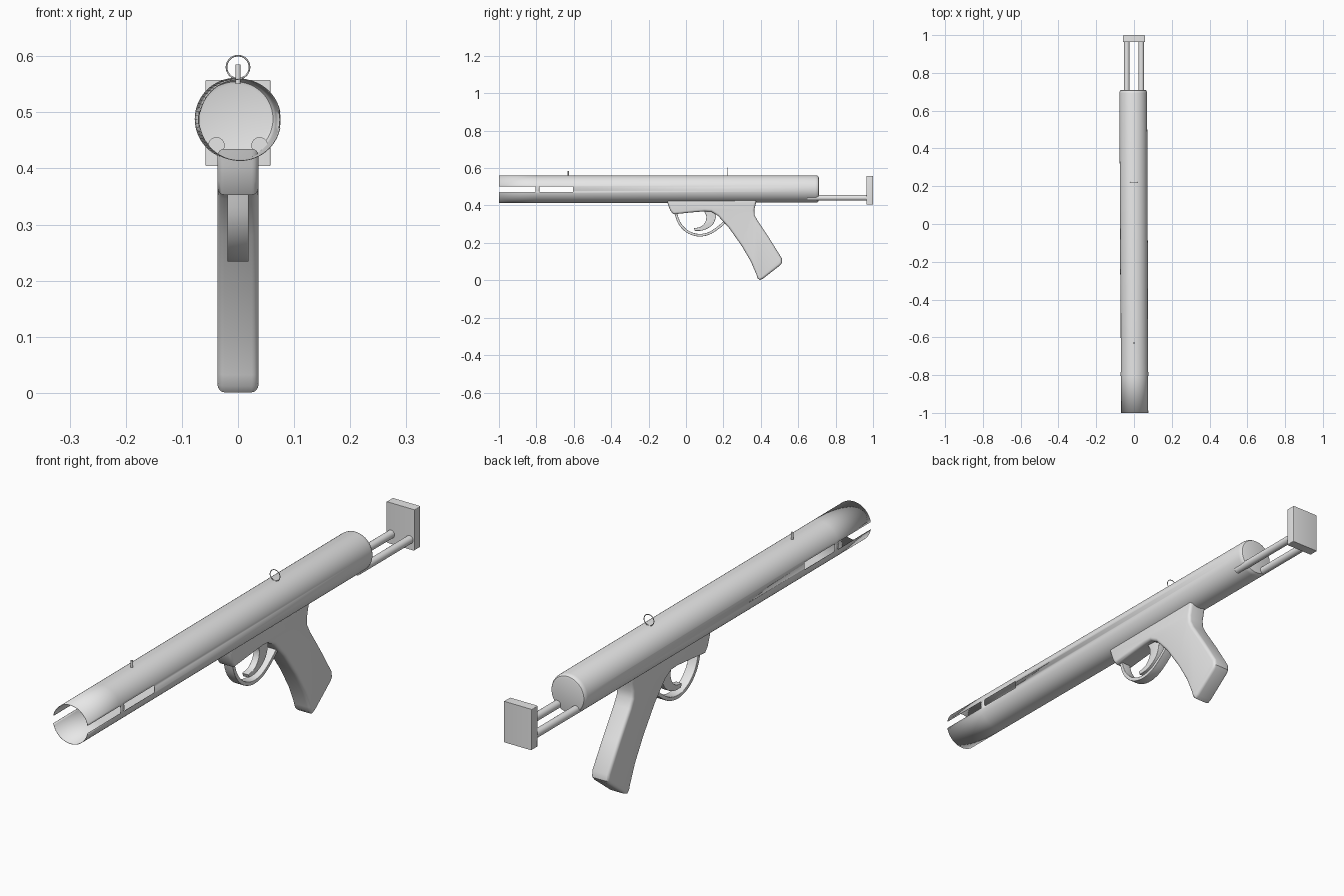
import bpy, bmesh, math
from mathutils import Vector, Matrix

if "Cube" in bpy.data.objects:
    bpy.data.objects.remove(bpy.data.objects["Cube"])

grey = bpy.data.materials.new("plain grey")
grey.diffuse_color = (0.8, 0.8, 0.8, 1)
grey.use_nodes = True
grey.node_tree.nodes["Principled BSDF"].inputs["Base Color"].default_value = grey.diffuse_color


def finish(bm, name, angle=35):
    me = bpy.data.meshes.new(name)
    bm.to_mesh(me)
    bm.free()
    me.materials.append(grey)
    ob = bpy.data.objects.new(name, me)
    bpy.context.collection.objects.link(ob)
    bpy.ops.object.select_all(action='DESELECT')
    ob.select_set(True)
    bpy.context.view_layer.objects.active = ob
    bpy.ops.object.shade_smooth_by_angle(angle=math.radians(angle))
    return ob


def smooth_path(pts, n=5):
    """Catmull-Rom curve through (y, z) points."""
    p = [Vector(q) for q in pts]
    p = [2 * p[0] - p[1]] + p + [2 * p[-1] - p[-2]]
    out = []
    for a, b, c, d in zip(p, p[1:], p[2:], p[3:]):
        for k in range(n):
            t = k / n
            out.append(0.5 * (2 * b + (c - a) * t + (2 * a - 5 * b + 4 * c - d) * t * t
                              + (3 * b - a - 3 * c + d) * t ** 3))
    return out + [p[-2]]


def side_profile(name, pts, half, bevel=0.0, x=0.0):
    """Outline in the y-z plane, extruded along x, with rounded rims."""
    bm = bmesh.new()
    rims = [[bm.verts.new((x + s * half, q[0], q[1])) for q in pts] for s in (-1, 1)]
    caps = [bm.faces.new(r) for r in rims]
    n = len(pts)
    for i in range(n):
        j = (i + 1) % n
        bm.faces.new((rims[0][i], rims[0][j], rims[1][j], rims[1][i]))
    bmesh.ops.recalc_face_normals(bm, faces=bm.faces[:])
    if bevel:
        edges = list({e for f in caps for e in f.edges})
        bmesh.ops.bevel(bm, geom=edges, offset=bevel, segments=4, profile=0.5,
                        affect='EDGES', clamp_overlap=True)
    return finish(bm, name)


# barrel: open front, slotted sides, rounded closed rear; axis very slightly skewed
SEG, R = 64, 0.0732
stations = [(-1, R), (-0.805, R), (-0.783, R), (-0.603, R), (0.692, R),
            (0.702, R - 0.002), (0.708, R - 0.006), (0.71, R - 0.012)]
bm = bmesh.new()
rings = []
for y, r in stations:
    cx, cz = -0.0008 - 0.0045 * y, 0.4875 + 0.001 * y
    rings.append([bm.verts.new((cx + r * math.cos(2 * math.pi * i / SEG), y,
                                cz + r * math.sin(2 * math.pi * i / SEG))) for i in range(SEG)])
slot_columns = {SEG - 2, SEG - 1, 0, 1} | set(range(SEG // 2 - 2, SEG // 2 + 2))
for k in range(len(rings) - 1):
    for i in range(SEG):
        if k in (0, 2) and i in slot_columns:
            continue
        j = (i + 1) % SEG
        bm.faces.new((rings[k][i], rings[k + 1][i], rings[k + 1][j], rings[k][j]))
cap = bm.faces.new(rings[-1])
bm.normal_update()
bmesh.ops.recalc_face_normals(bm, faces=bm.faces[:])
if cap.normal.y < 0:
    bmesh.ops.reverse_faces(bm, faces=bm.faces[:])
barrel = finish(bm, "barrel")
wall = barrel.modifiers.new("thin wall", 'SOLIDIFY')
wall.thickness = 0.0015
wall.offset = -1

# grip with trigger housing
side_profile("grip", [
    (-0.105, 0.435), (-0.096, 0.405), (-0.085, 0.375), (-0.068, 0.353), (0.02, 0.362),
    (0.10, 0.369), (0.135, 0.367), (0.17, 0.346), (0.23, 0.280), (0.297, 0.185),
    (0.347, 0.100), (0.376, 0.032), (0.382, 0.012), (0.394, 0.001), (0.412, 0.009),
    (0.503, 0.080), (0.514, 0.094), (0.512, 0.118), (0.447, 0.222), (0.383, 0.318),
    (0.367, 0.348), (0.365, 0.375), (0.372, 0.405), (0.38, 0.435)], 0.0365, 0.012)

# trigger guard: curved strap of even thickness
outer = smooth_path([(-0.067, 0.375), (-0.042, 0.304), (0.002, 0.256), (0.062, 0.2345),
                     (0.122, 0.243), (0.175, 0.275), (0.225, 0.318)])
inner = []
for i, p in enumerate(outer):
    d = (outer[min(i + 1, len(outer) - 1)] - outer[max(i - 1, 0)]).normalized()
    inner.append(p + Vector((-d.y, d.x)) * 0.014)
side_profile("trigger_guard", outer + inner[::-1], 0.019, 0.002)

# trigger: hooked crescent
front = smooth_path([(0.09, 0.38), (0.108, 0.345), (0.103, 0.312), (0.08, 0.287), (0.042, 0.278)])
back = smooth_path([(0.048, 0.264), (0.09, 0.267), (0.132, 0.288), (0.155, 0.32), (0.165, 0.375)])
side_profile("trigger", front + back, 0.013, 0.002)

# stock rods
for side, x in (("left", -0.0385), ("right", 0.0385)):
    bm = bmesh.new()
    bmesh.ops.create_cone(bm, cap_ends=True, segments=24, radius1=0.0148, radius2=0.0148, depth=0.325,
                          matrix=Matrix.Translation((x, 0.8125, 0.441)) @ Matrix.Rotation(math.pi / 2, 4, 'X'))
    finish(bm, side + "_stock_rod")

# butt plate
side_profile("butt_plate", [(0.964, 0.404), (1.0, 0.404), (1.0, 0.558), (0.964, 0.558)], 0.058, 0.003)

# front sight post
bm = bmesh.new()
bmesh.ops.create_cone(bm, cap_ends=True, segments=16, radius1=0.0045, radius2=0.0045, depth=0.035,
                      matrix=Matrix.Translation((0, -0.63, 0.568)))
finish(bm, "front_sight")

# rear ring sight
bpy.ops.mesh.primitive_torus_add(major_segments=40, minor_segments=8, major_radius=0.0205,
                                 minor_radius=0.0015, location=(0, 0.22, 0.5805),
                                 rotation=(math.pi / 2, 0, 0))
ring = bpy.context.object
ring.name = "rear_ring_sight"
ring.data.materials.append(grey)
bpy.ops.object.shade_smooth_by_angle(angle=math.radians(60))
